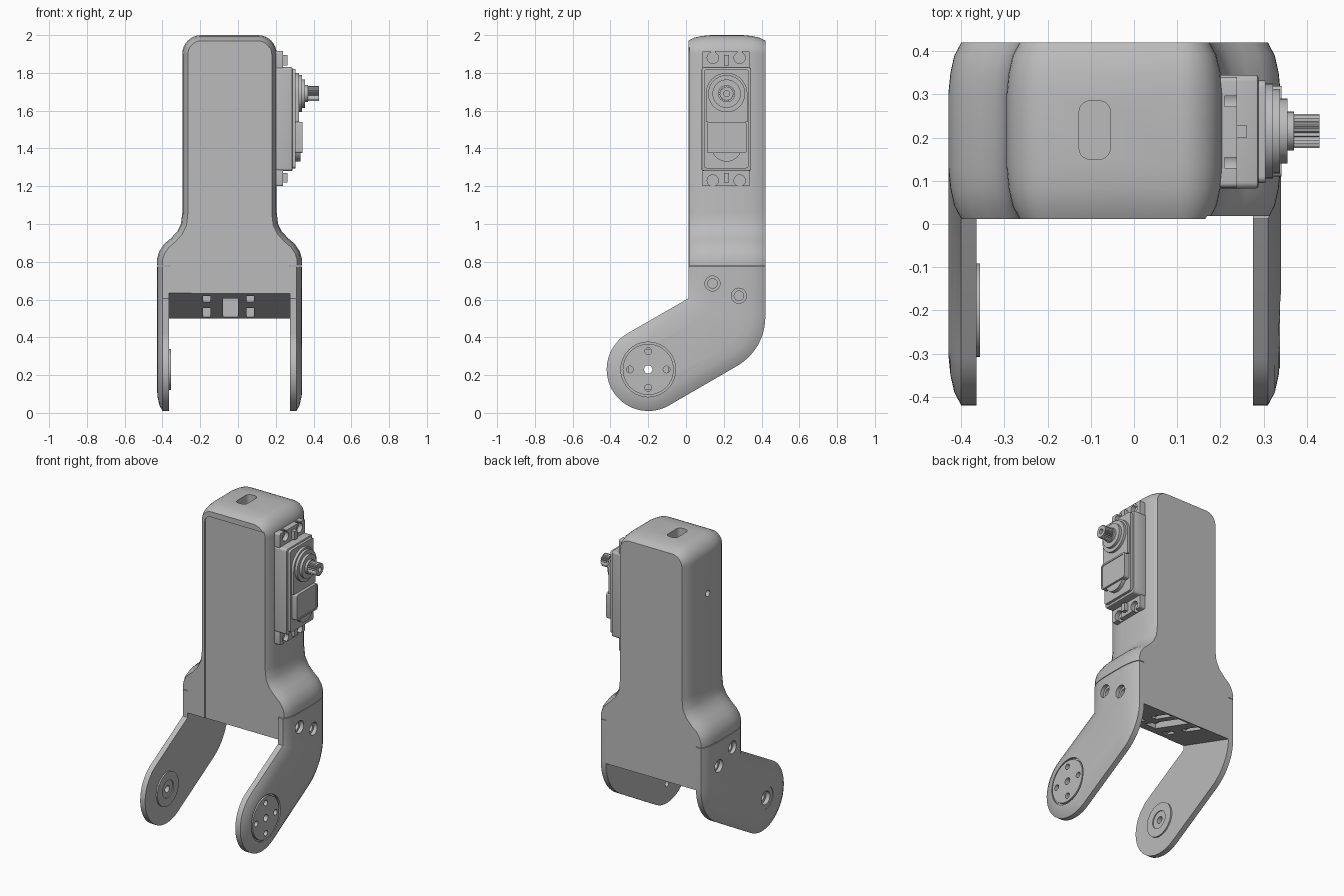
import bpy, bmesh, math
from mathutils import Vector

if "Cube" in bpy.data.objects:
    bpy.data.objects.remove(bpy.data.objects["Cube"])

MID = -0.045                      # centre plane of the bracket
PIVOT = (-0.2, 0.23)              # joint centre in y, z
EDGE = [(0, 0.03), (0.03, 0.014), (0.07, 0.005), (0.12, 0)]  # soft edge profile

grey = bpy.data.materials.new("plain_grey")
grey.use_nodes = True
grey.diffuse_color = (0.5, 0.5, 0.5, 1)
grey.node_tree.nodes["Principled BSDF"].inputs["Base Color"].default_value = (0.5, 0.5, 0.5, 1)


# ---- helpers ----
def loft(name, rings):
    bm = bmesh.new()
    vs = [[bm.verts.new(p) for p in ring] for ring in rings]
    n = len(vs[0])
    for a, b in zip(vs, vs[1:]):
        for i in range(n):
            j = (i + 1) % n
            bm.faces.new((a[i], a[j], b[j], b[i]))
    bm.faces.new(vs[0])
    bm.faces.new(vs[-1])
    bmesh.ops.recalc_face_normals(bm, faces=bm.faces)
    me = bpy.data.meshes.new(name)
    bm.to_mesh(me)
    bm.free()
    me.materials.append(grey)
    ob = bpy.data.objects.new(name, me)
    bpy.context.collection.objects.link(ob)
    return ob


def place(p, d, axis):
    return {"X": (d, p[0], p[1]), "Y": (p[0], d, p[1]), "Z": (p[0], p[1], d)}[axis]


def prism(name, pts, a, b, axis="X"):
    return loft(name, [[place(p, d, axis) for p in pts] for d in (a, b)])


def arc(c, r, a0, a1, n=10):
    angles = [math.radians(a0 + (a1 - a0) * i / n) for i in range(n + 1)]
    return [(c[0] + r * math.cos(t), c[1] + r * math.sin(t)) for t in angles]


def rrect(a0, a1, b0, b1, r):
    return (arc((a1 - r, b1 - r), r, 0, 90, 5) + arc((a0 + r, b1 - r), r, 90, 180, 5)
            + arc((a0 + r, b0 + r), r, 180, 270, 5) + arc((a1 - r, b0 + r), r, 270, 360, 5))


def disc(name, c, r, a, b, n=40):
    return prism(name, arc(c, r, 0, 360 - 360 / n, n - 1), a, b)


def box(name, x, y, z):
    return prism(name, [(y[0], z[0]), (y[1], z[0]), (y[1], z[1]), (y[0], z[1])], *x)


def apply_mod(ob, kind, **settings):
    mod = ob.modifiers.new(kind, kind)
    for k, v in settings.items():
        setattr(mod, k, v)
    bpy.context.view_layer.objects.active = ob
    bpy.ops.object.modifier_apply(modifier=mod.name)


def cut(ob, *cutters):
    for c in cutters:
        c.hide_render = True
        apply_mod(ob, "BOOLEAN", operation="DIFFERENCE", solver="EXACT", object=c)
        bpy.data.objects.remove(c)


def inset(chain, d):
    """Move an open chain towards its left side, mitring the corners."""
    pts = [Vector(p) for p in chain]
    nor = [Vector((-(b - a).y, (b - a).x)).normalized() for a, b in zip(pts, pts[1:])]
    out = []
    for i, p in enumerate(pts):
        n0, n1 = nor[max(i - 1, 0)], nor[min(i, len(nor) - 1)]
        out.append(p + (n0 + n1) * d / (1 + n0.dot(n1)))
    return out


# ---- main housing: flared outline with softened front and back ----
flare = [(0.385, 0.78), (0.384, 0.815), (0.372, 0.855), (0.345, 0.895), (0.31, 0.925),
         (0.277, 0.96), (0.257, 1.0), (0.25, 1.06)]
half = flare + arc((0.15, 1.9), 0.1, 0, 90, 8)
outline = half + [(-x, z) for x, z in reversed(half)]
stations = [(0.012 + e, d) for e, d in EDGE] + [(0.42 - e, d) for e, d in reversed(EDGE)]
housing = loft("housing", [[(p.x + MID, y, p.y) for p in inset(outline, d)] for y, d in stations])

# lower housing with a sloping underside
lower = prism("lower_housing", [(0.012, 0.78), (0.012, 0.635), (0.42, 0.5), (0.42, 0.78)],
              MID - 0.32, MID + 0.32)


def cover_recess():
    return prism("cover_cutter", rrect(-0.245, 0.6, 0.3, 1.935, 0.04), -0.1, 0.019, "Y")


cut(housing, cover_recess(),
    prism("slot_cutter", rrect(-0.127, -0.055, 0.15, 0.285, 0.025), 1.9, 2.1, "Z"),
    disc("side_hole_cutter", (0.2, 1.66), 0.02, -0.4, -0.2, 20))
cut(lower, cover_recess(), box("channel_cutter", (-0.08, 0), (0.1, 0.4), (0.4, 0.635)))
for x in (-0.185, 0.045):
    cut(lower, box("clip_cutter", (x, x + 0.04), (0.25, 0.4), (0.4, 0.57)),
        box("clip_cutter", (x, x + 0.04), (0.06, 0.16), (0.4, 0.62)))

# ---- side arms ----
arm_chain = ([(0.012, 0.776), (0.012, 0.606)] + arc(PIVOT, 0.22, 120, 300, 28)
             + arc((0.12, 0.508), 0.3, 300, 360, 12) + [(0.42, 0.776)])
arms = {}
for side, name in ((1, "left_arm"), (-1, "right_arm")):
    layers = [(0.32, 0)] + [(0.385 - drop, e) for e, drop in EDGE]
    arm = loft(name, [[(MID + side * h, p.x, p.y) for p in inset(arm_chain, e)] for h, e in layers])
    for c in ((0.14, 0.685), (0.28, 0.62)):
        cut(arm, disc("bore_cutter", c, 0.04, MID + side * 0.36, MID + side * 0.4, 24),
            disc("screw_cutter", c, 0.025, MID + side * 0.3, MID + side * 0.37, 24))
    arms[side] = arm

# left arm: inlaid horn disc with screw holes
cut(arms[1], disc("horn_recess", PIVOT, 0.145, 0.325, 0.4))
horn = disc("horn_disc", PIVOT, 0.135, 0.324, 0.338)
for part in (arms[1], horn):
    cut(part, disc("pivot_cutter", PIVOT, 0.022, 0.2, 0.4, 20))
    for c in arc(PIVOT, 0.097, 0, 270, 3):
        cut(part, disc("horn_hole_cutter", c, 0.018, 0.2, 0.4, 16))

# right arm: bearing boss on the inside, counterbore on the outside
boss = disc("bearing_boss", PIVOT, 0.108, -0.366, -0.356)
cut(boss, disc("boss_recess", PIVOT, 0.056, -0.362, -0.34))
cut(arms[-1], disc("ring_recess", PIVOT, 0.07, -0.5, -0.426),
    disc("bore_cutter", PIVOT, 0.042, -0.5, -0.4))
for part in (arms[-1], boss):
    cut(part, disc("pivot_cutter", PIVOT, 0.022, -0.5, -0.3, 20))

# ---- servo motor ----
SHAFT = (0.215, 1.69)
case = prism("servo_case", rrect(0.082, 0.345, 1.28, 1.83, 0.015), 0.17, 0.288)
apply_mod(case, "BEVEL", width=0.006, segments=2)
prism("servo_lid", rrect(0.095, 0.332, 1.295, 1.82, 0.015), 0.28, 0.305)
keyhole = arc(SHAFT, 0.11, 0, 180, 20) + [(0.105, 1.54), (0.325, 1.54)]
prism("gear_cover", keyhole, 0.3, 0.322)
disc("gear_tower", SHAFT, 0.098, 0.3, 0.338)
disc("gear_collar", SHAFT, 0.075, 0.33, 0.355)
disc("shaft_collar", SHAFT, 0.045, 0.35, 0.37)
disc("lower_round", (0.215, 1.41), 0.08, 0.3, 0.33)
plate = prism("lower_plate", rrect(0.11, 0.32, 1.375, 1.54, 0.012), 0.3, 0.342)
cut(plate, prism("plate_recess", rrect(0.12, 0.31, 1.385, 1.53, 0.008), 0.338, 0.4))

# toothed output shaft
TEETH = 22
teeth = []
for i in range(TEETH * 2):
    r = 0.04 if i % 2 else 0.034
    teeth.append(arc(SHAFT, r, 180 * i / TEETH, 0, 1)[0])
spline = prism("output_shaft", teeth, 0.36, 0.43)
cut(spline, disc("shaft_bore", SHAFT, 0.016, 0.39, 0.5, 16))

# mounting ears with open screw slots and a rib
for name, z0, z1, hole, tip in (("upper_ear", 1.82, 1.915, 1.88, 1.93),
                                ("lower_ear", 1.2, 1.29, 1.23, 1.18)):
    ear = prism(name, rrect(0.085, 0.34, z0, z1, 0.01), 0.18, 0.238)
    for y in (0.142, 0.284):
        cut(ear, disc("ear_hole_cutter", (y, hole), 0.03, 0.21, 0.3, 20),
            box("ear_slot_cutter", (0.21, 0.3), (y - 0.012, y + 0.012), sorted((hole, tip))))
    box(name + "_rib", (0.22, 0.262), (0.2, 0.228), (z0 + 0.02, z1 - 0.02))

# ---- shading ----
bpy.ops.object.select_all(action="DESELECT")
for ob in bpy.context.scene.objects:
    if ob.type == "MESH":
        ob.select_set(True)
        bpy.context.view_layer.objects.active = ob
bpy.ops.object.shade_smooth_by_angle(angle=math.radians(28))
